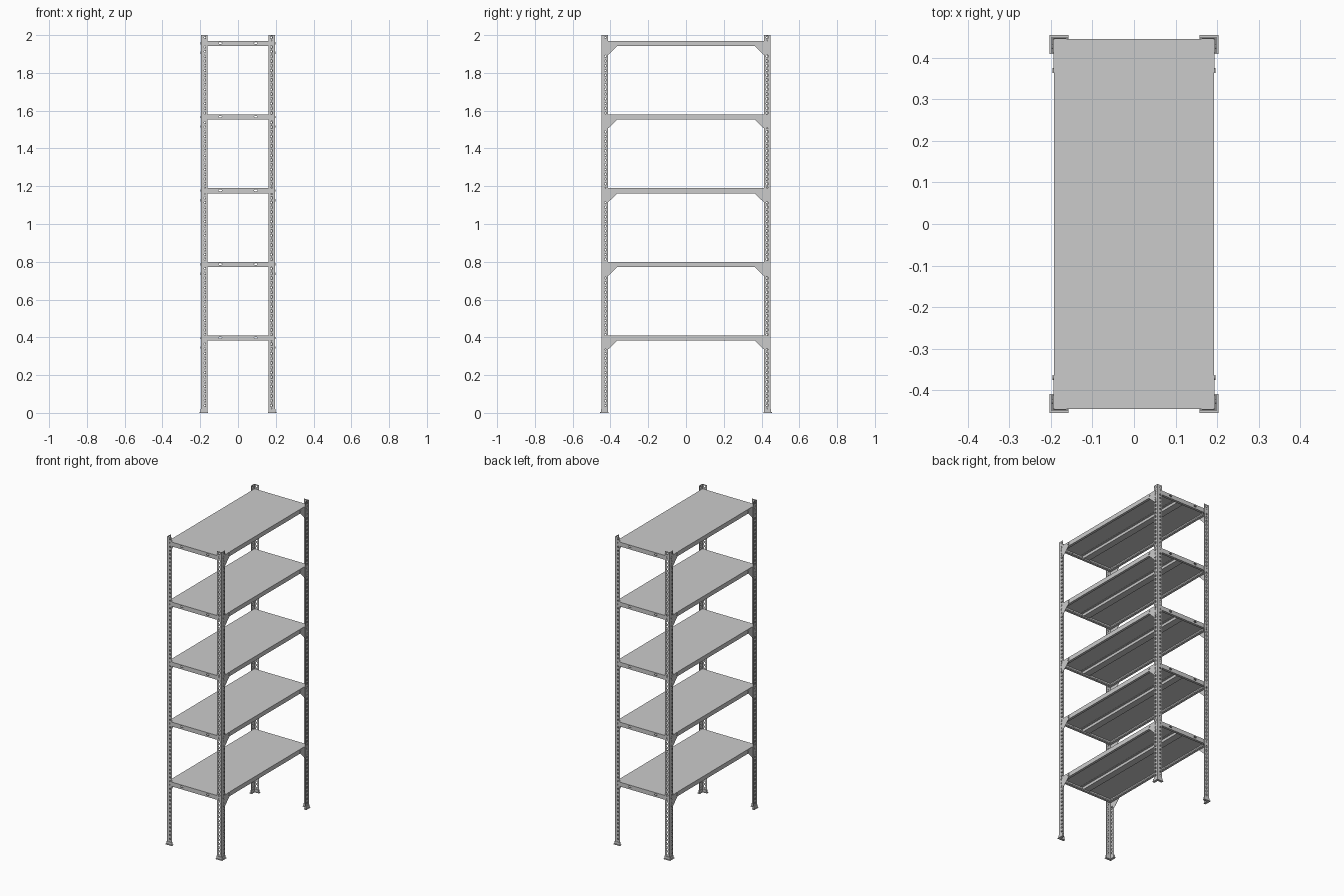
import bpy, bmesh, math
from mathutils import Matrix, Vector

if "Cube" in bpy.data.objects:
    bpy.data.objects.remove(bpy.data.objects["Cube"])

HX, HY = 0.196, 0.4475          # outer corner of the posts
T = 0.0025                      # post sheet thickness
SHELF_TOPS = [0.41 + 0.39 * i for i in range(5)]
SX, SY, SH = 0.192, 0.4446, 0.028


def add(name, mesh, matrix=Matrix()):
    ob = bpy.data.objects.new(name, mesh)
    bpy.context.scene.collection.objects.link(ob)
    ob.matrix_world = matrix
    return ob


def to_mesh(bm, name):
    bmesh.ops.recalc_face_normals(bm, faces=bm.faces)
    me = bpy.data.meshes.new(name)
    bm.to_mesh(me)
    bm.free()
    return me


def prism(bm, pts, direction):
    """Extrude a flat polygon along a direction."""
    f = bm.faces.new([bm.verts.new(p) for p in pts])
    ext = bmesh.ops.extrude_face_region(bm, geom=[f])
    verts = [g for g in ext["geom"] if isinstance(g, bmesh.types.BMVert)]
    bmesh.ops.translate(bm, verts=verts, vec=direction)


def bake(ob):
    """Replace an object's mesh with its modified result."""
    dg = bpy.context.evaluated_depsgraph_get()
    me = bpy.data.meshes.new_from_object(ob.evaluated_get(dg))
    ob.modifiers.clear()
    ob.data = me
    return me


def solidify(ob, t):
    m = ob.modifiers.new("thickness", "SOLIDIFY")
    m.thickness, m.offset, m.use_even_offset = t, -1, True


def perforated(bm, place, width, z0, pitch, count, hole_u, rx, rz):
    """Strip of square cells, each with an eight-sided slot."""
    for i in range(count):
        zc = z0 + (i + 0.5) * pitch
        h = pitch / 2
        outer = [(width, 0), (width, h), (hole_u, h), (0, h),
                 (0, 0), (0, -h), (hole_u, -h), (width, -h)]
        a = rx * 0.6
        b = rz * 0.6
        inner = [(rx, 0), (a * 1.2, b * 1.2), (0, rz), (-a * 1.2, b * 1.2),
                 (-rx, 0), (-a * 1.2, -b * 1.2), (0, -rz), (a * 1.2, -b * 1.2)]
        vo = [bm.verts.new(place(u, zc + z)) for u, z in outer]
        vi = [bm.verts.new(place(hole_u + u, zc + z)) for u, z in inner]
        for k in range(8):
            j = (k + 1) % 8
            bm.faces.new((vo[k], vo[j], vi[j], vi[k]))


# Perforated angle post, corner at the local origin
W, Z0 = 0.034, 0.002
pitch = (2.0 - Z0) / 80
bm = bmesh.new()
perforated(bm, lambda u, z: (-u, 0, z), W, Z0, pitch, 80, 0.018, 0.0055, 0.0085)
perforated(bm, lambda u, z: (0, u, z), W, Z0, pitch, 80, 0.021, 0.0042, 0.0065)
bmesh.ops.remove_doubles(bm, verts=bm.verts, dist=1e-5)
bmesh.ops.recalc_face_normals(bm, faces=bm.faces)
bm.faces.ensure_lookup_table()
if bm.faces[0].normal.y > 0:
    bmesh.ops.reverse_faces(bm, faces=bm.faces)
post_mesh = bpy.data.meshes.new("post")
bm.to_mesh(post_mesh)
bm.free()

# Plastic foot: L-shaped base with a lower sleeve around the post
bm = bmesh.new()


def ell(o, l, w):
    return [(o, -o), (o, l), (o - w, l), (o - w, w - o), (-l, w - o), (-l, -o)]


prism(bm, [(x, y, 0) for x, y in ell(0.0075, 0.038, 0.016)], Vector((0, 0, 0.004)))
prism(bm, [(x, y, 0.004) for x, y in ell(0.003, 0.0355, 0.0085)], Vector((0, 0, 0.016)))
foot_mesh = to_mesh(bm, "foot")

corners = [("front_right", 1, -1, 0), ("back_right", 1, 1, 90),
           ("back_left", -1, 1, 180), ("front_left", -1, -1, 270)]
for i, (label, sx, sy, ang) in enumerate(corners):
    m = Matrix.Translation((sx * HX, sy * HY, 0)) @ Matrix.Rotation(math.radians(ang), 4, "Z")
    post = add("post_" + label, post_mesh, m)
    if i == 0:
        solidify(post, T)
        post_mesh = bake(post)
    add("foot_" + label, foot_mesh, m)

# Shelf tray: top sheet, folded sides and inward return lips
bm = bmesh.new()
LIP = 0.016
rings = []
for inset, z in ((0, 0), (0, -SH), (LIP, -SH), (LIP, -SH + 0.008)):
    x, y = SX - inset, SY - inset
    rings.append([bm.verts.new(p) for p in
                  ((-x, -y, z), (x, -y, z), (x, y, z), (-x, y, z))])
bm.faces.new(rings[0])
for a, b in zip(rings, rings[1:]):
    for k in range(4):
        j = (k + 1) % 4
        bm.faces.new((a[k], b[k], b[j], a[j]))
tray = add("shelf", to_mesh(bm, "shelf"))
if tray.data.polygons[0].normal.z < 0:
    tray.data.flip_normals()
solidify(tray, 0.0015)

# Oval slots in the shelf ends
bm = bmesh.new()
for cx in (-0.094, 0.094):
    prism(bm, [(cx + 0.009 * math.cos(a), -0.5, -0.0125 + 0.005 * math.sin(a))
               for a in [k * math.tau / 16 for k in range(16)]], Vector((0, 1, 0)))
cutter = add("slot_cutter", to_mesh(bm, "slot_cutter"))
cutter.hide_render = True
cut = tray.modifiers.new("slots", "BOOLEAN")
cut.object, cut.operation, cut.solver = cutter, "DIFFERENCE", "EXACT"
shelf_mesh = bake(tray)
bpy.data.objects.remove(tray)
bpy.data.objects.remove(cutter)

# Hat-section stiffener under each shelf
bm = bmesh.new()
hat = [(-0.036, -0.0015), (-0.022, -0.0015), (-0.02, -0.017), (0.02, -0.017),
       (0.022, -0.0015), (0.036, -0.0015), (0.036, -0.003), (0.0235, -0.003),
       (0.0215, -0.0185), (-0.0215, -0.0185), (-0.0235, -0.003), (-0.036, -0.003)]
prism(bm, [(x, -SY + 0.002, z) for x, z in hat], Vector((0, 2 * SY - 0.004, 0)))
hat_mesh = to_mesh(bm, "stiffener")

# Corner gusset, drawn for the +x +y corner, z = 0 at the shelf top
bm = bmesh.new()
outline = [(0.4445, -0.001), (0.364, -0.001), (0.364, -0.028),
           (0.410, -0.073), (0.4445, -0.073)]
prism(bm, [(SX, y, z) for y, z in outline], Vector((0.0015, 0, 0)))
gusset_mesh = to_mesh(bm, "gusset")

# Bolts: round head outside, hex nut inside
bm = bmesh.new()
for y, z, face in ((0.427, -0.013, HX), (0.427, -0.064, HX), (0.369, -0.014, 0.1935)):
    for n, r, x0, x1 in ((12, 0.006, face, face + 0.003),
                         (12, 0.003, 0.186, face), (6, 0.006, 0.187, 0.1905)):
        prism(bm, [(x0, y + r * math.cos(k * math.tau / n), z + r * math.sin(k * math.tau / n))
                   for k in range(n)], Vector((x1 - x0, 0, 0)))
bolt_mesh = to_mesh(bm, "bolts")


# Mirrored versions keep clean normals
def mirrored(mesh, sx, sy):
    me = mesh.copy()
    me.transform(Matrix.Diagonal((sx, sy, 1, 1)))
    if sx * sy < 0:
        me.flip_normals()
    return me


variants = [(label, mirrored(gusset_mesh, sx, sy), mirrored(bolt_mesh, sx, sy))
            for label, sx, sy, _ in corners]

# Place all shelves with their fittings
for i, z in enumerate(SHELF_TOPS, 1):
    m = Matrix.Translation((0, 0, z))
    add(f"shelf_{i}", shelf_mesh, m)
    add(f"shelf_stiffener_{i}", hat_mesh, m)
    for label, g, b in variants:
        add(f"gusset_{i}_{label}", g, m)
        add(f"bolts_{i}_{label}", b, m)
